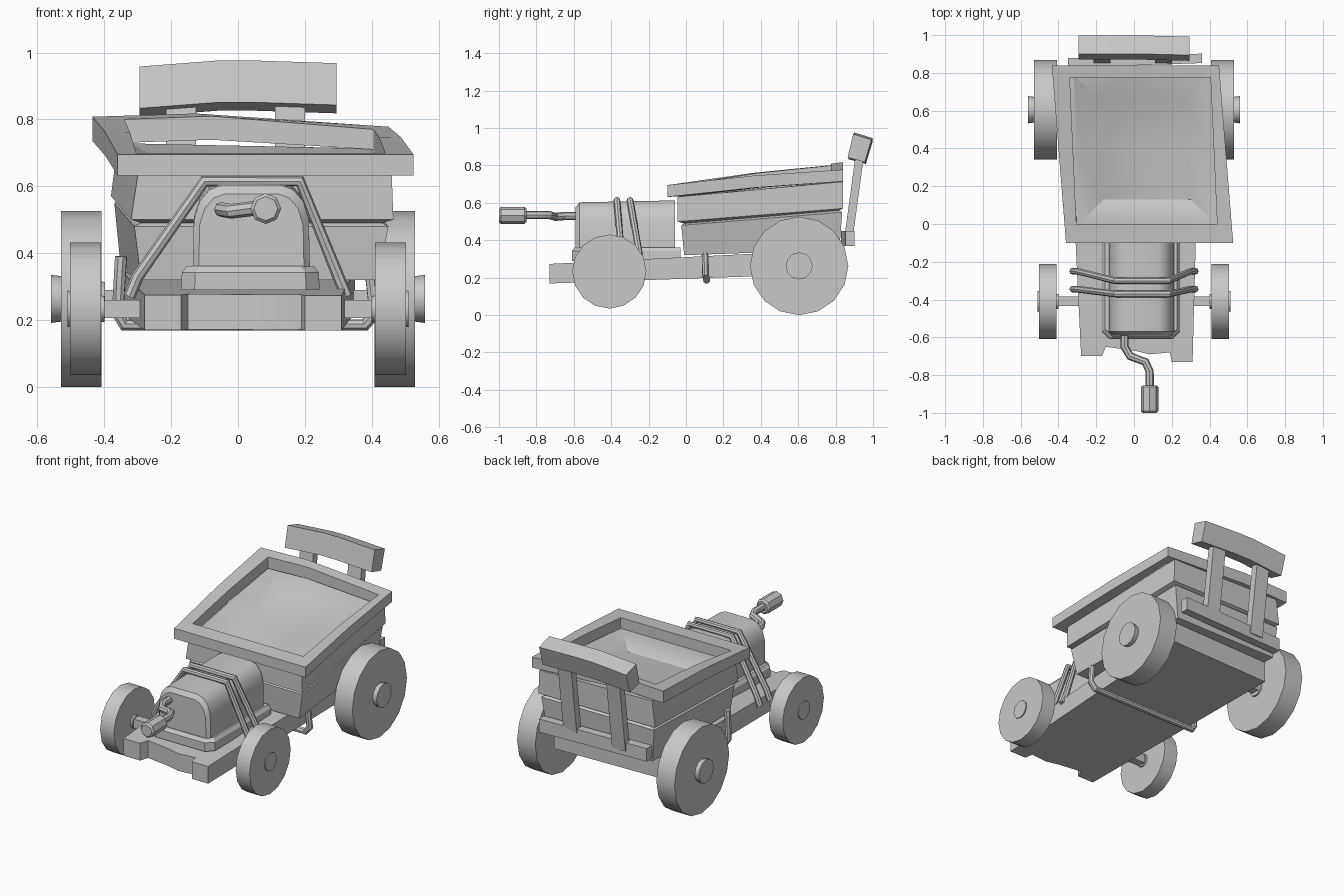
import bpy, bmesh, math
from mathutils import Vector

default = bpy.data.objects.get("Cube")
if default:
    bpy.data.objects.remove(default)

grey = bpy.data.materials.new("plain grey")
grey.use_nodes = True
tone = (0.58, 0.58, 0.58, 1)
grey.diffuse_color = tone
grey.node_tree.nodes["Principled BSDF"].inputs["Base Color"].default_value = tone


def finish(obj):
    obj.data.materials.append(grey)
    bpy.ops.object.select_all(action="DESELECT")
    obj.select_set(True)
    bpy.context.view_layer.objects.active = obj
    if obj.type == "CURVE":
        bpy.ops.object.convert(target="MESH")
    bpy.ops.object.shade_smooth_by_angle()
    return bpy.context.object


def loft(name, rings, loop=False):
    """Skin a row of equal rings, capped at both ends or joined into a frame."""
    bm = bmesh.new()
    rows = [[bm.verts.new(p) for p in ring] for ring in rings]
    count = len(rows[0])
    pairs = list(zip(rows, rows[1:]))
    if loop:
        pairs.append((rows[-1], rows[0]))
    else:
        bm.faces.new(rows[0])
        bm.faces.new(rows[-1])
    for a, b in pairs:
        for i in range(count):
            j = (i + 1) % count
            bm.faces.new((a[i], a[j], b[j], b[i]))
    bmesh.ops.recalc_face_normals(bm, faces=bm.faces)
    mesh = bpy.data.meshes.new(name)
    bm.to_mesh(mesh)
    bm.free()
    obj = bpy.data.objects.new(name, mesh)
    bpy.context.collection.objects.link(obj)
    return finish(obj)


def plan(left, right, front, back, z_front, z_back, skew=0.06, bow=0.0, drop=0.0):
    """Skewed plan ring rising to the rear, with a bowed point on sides and back."""
    fl, fr = Vector((left, front, z_front)), Vector((right, front, z_front))
    bl = Vector((left - skew, back, z_back))
    br = Vector((right - skew, back, z_back - drop))
    lift = Vector((0, 0, bow))
    return [fl, fr, (fr + br) / 2 + lift, br,
            bl.lerp(br, 0.35) + lift * 2, bl, (fl + bl) / 2 + lift]


def box(name, left, right, front, back, low, high):
    def ring(z):
        return [(left, front, z), (right, front, z), (right, back, z), (left, back, z)]
    return loft(name, [ring(low), ring(high)])


def disc_stack(name, axis, center, steps, sides):
    """Lathe (offset, radius) steps along the x or y axis."""
    rings = []
    for offset, radius in steps:
        ring = []
        for i in range(sides):
            a = math.tau * i / sides
            u, v = radius * math.cos(a), radius * math.sin(a)
            local = (offset, u, v) if axis == "x" else (u, offset, v)
            ring.append(Vector(center) + Vector(local))
        rings.append(ring)
    return loft(name, rings)


def rod(name, points, radius):
    curve = bpy.data.curves.new(name, "CURVE")
    curve.dimensions = "3D"
    curve.bevel_depth = radius
    curve.bevel_resolution = 2
    curve.use_fill_caps = True
    spline = curve.splines.new("POLY")
    spline.points.add(len(points) - 1)
    for target, p in zip(spline.points, points):
        target.co = (*p, 1)
    obj = bpy.data.objects.new(name, curve)
    bpy.context.collection.objects.link(obj)
    return finish(obj)


# Wheels with hubs, and the axles that join them
for end, y, z, radius, inner, outer, hub, hub_out in (
        ("front", -0.41, 0.233, 0.198, 0.41, 0.503, 0.055, 0.51),
        ("rear", 0.605, 0.263, 0.263, 0.408, 0.53, 0.072, 0.56)):
    for side, s in (("left", 1), ("right", -1)):
        disc_stack(f"{end}_wheel_{side}", "x", (0, y, z),
                   [(s * inner, radius), (s * outer, radius)], 16)
        disc_stack(f"{end}_hub_{side}", "x", (0, y, z),
                   [(s * (inner - 0.01), hub * 0.7), (s * hub_out, hub)], 12)
    box(f"{end}_axle", -inner, inner, y - 0.025, y + 0.025, z - 0.027, z + 0.027)

# Chassis plank with a broken front edge
outline = [(-0.28, -0.7), (-0.17, -0.7), (-0.15, -0.65), (0, -0.67), (0.08, -0.69),
           (0.19, -0.68), (0.2, -0.73), (0.31, -0.73), (0.35, 0.77), (-0.35, 0.75)]
loft("chassis", [[(x, y, base + slope * (y + 0.7)) for x, y in outline]
                 for base, slope in ((0.17, 0.035), (0.275, 0.05))])


# Hood on its flange, whose corners are cut and top edge sloped
def flange_ring(half_x, front, z, cut=0.04):
    back = -0.03
    return [(0.037 + s * x, y, z) for s, x, y in (
        (-1, half_x - cut, front), (1, half_x - cut, front), (1, half_x, front + cut),
        (1, half_x, back), (-1, half_x, back), (-1, half_x, front + cut))]


loft("hood_flange", [flange_ring(0.207, -0.61, 0.29), flange_ring(0.205, -0.61, 0.342),
                     flange_ring(0.19, -0.595, 0.362)])
half = [(0.175, 0.34), (0.172, 0.5), (0.155, 0.555), (0.125, 0.59), (0.09, 0.603)]
arch = half + [(-x, z) for x, z in reversed(half)]
loft("hood", [[(0.04 + x * k, y, 0.34 + (z - 0.34) * k + rise) for x, z in arch]
              for y, k, rise in ((-0.59, 0.9, 0), (-0.57, 1, 0), (-0.06, 1, 0.01))])

# Straps over the hood
for name, top, foot in (("front_strap", -0.37, -0.345), ("rear_strap", -0.3, -0.25)):
    rod(name, [(-0.325, foot, 0.27), (-0.3, foot, 0.33), (-0.1, top, 0.615),
               (0.185, top, 0.615), (0.3, foot, 0.33), (0.325, foot, 0.27)], 0.018)

# Starting crank and grip
rod("crank", [(-0.05, -0.56, 0.53), (-0.05, -0.65, 0.53), (-0.02, -0.7, 0.525),
              (0.06, -0.73, 0.535), (0.083, -0.78, 0.535), (0.083, -0.88, 0.535)], 0.022)
disc_stack("crank_grip", "y", (0.083, -0.927, 0.533),
           [(-0.073, 0.036), (-0.063, 0.046), (0.063, 0.046), (0.073, 0.036)], 8)

# Step bar slung beneath the chassis
rod("step_bar", [(-0.35, 0.1, 0.39), (-0.36, 0.105, 0.22), (-0.34, 0.11, 0.185),
                 (0.38, 0.11, 0.185), (0.41, 0.105, 0.22), (0.39, 0.1, 0.4)], 0.019)

# Tub: two plank tiers with a groove between, then the shallow dished bed
loft("tub", [
    plan(-0.29, 0.42, -0.01, 0.82, 0.32, 0.35),
    plan(-0.31, 0.45, -0.025, 0.835, 0.48, 0.55),
    plan(-0.29, 0.43, -0.01, 0.82, 0.49, 0.56),
    plan(-0.32, 0.465, -0.045, 0.84, 0.5, 0.57),
    plan(-0.3, 0.46, -0.045, 0.84, 0.632, 0.728, drop=0.015),
    plan(-0.28, 0.42, 0.01, 0.79, 0.632, 0.728, 0.04, drop=0.015),
    plan(-0.16, 0.3, 0.13, 0.67, 0.58, 0.66, 0.04)])

# Rim rail around the tub
loft("rim", [
    plan(-0.36, 0.525, -0.1, 0.84, 0.632, 0.735, 0.075, 0.008, 0.02),
    plan(-0.36, 0.525, -0.1, 0.84, 0.695, 0.808, 0.075, 0.01, 0.03),
    plan(-0.305, 0.44, 0, 0.775, 0.7, 0.8, 0.035, 0.01, 0.03),
    plan(-0.305, 0.44, 0, 0.775, 0.635, 0.73, 0.035, 0.008, 0.02)], loop=True)

# Backrest: crossbar set askew, two leaning posts and a bowed board
loft("backrest_crossbar", [
    [(x, y + dy, z) for dy, z in ((0, 0.37), (0.05, 0.37), (0.05, 0.45), (0, 0.45))]
    for x, y in ((-0.35, 0.828), (0.36, 0.852))])
for side, x in (("right", -0.17), ("left", 0.155)):
    loft(f"backrest_post_{side}", [
        [(x + dx, y + dy, z) for dx, dy in
         ((-0.045, -0.02), (0.045, -0.02), (0.045, 0.025), (-0.045, 0.025))]
        for y, z in ((0.865, 0.4), (0.93, 0.88))])
section = [(0.87, 0.845), (0.9, 0.97), (0.998, 0.94), (0.962, 0.82)]
loft("backrest_board", [[(x, y + shift, z + lift) for y, z in section]
                        for x, lift, shift in ((-0.295, -0.012, 0), (-0.06, 0.006, 0),
                                               (0.05, 0.006, 0), (0.295, -0.002, -0.006))])
